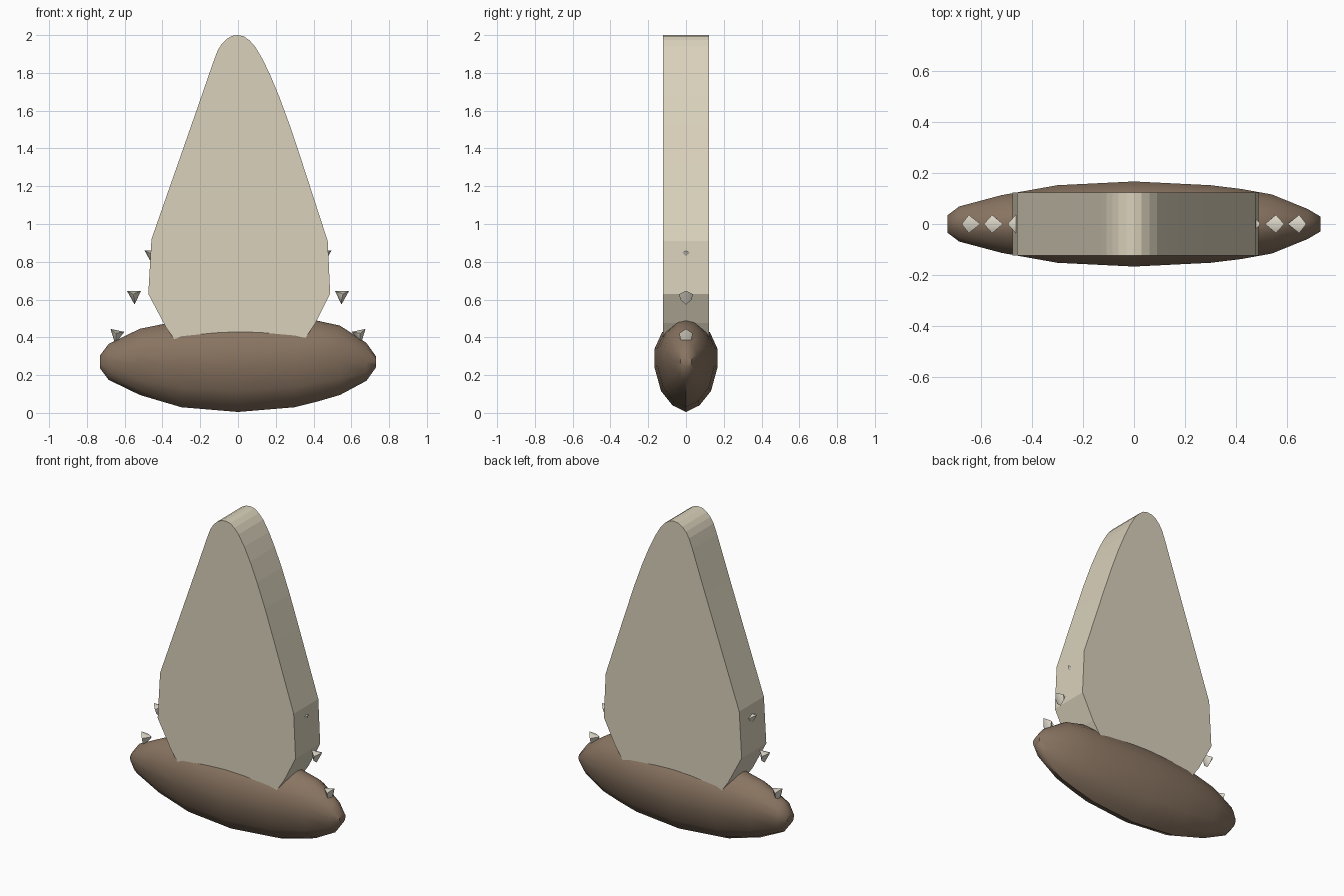
import bpy, bmesh, math
from mathutils import Vector, Matrix

if "Cube" in bpy.data.objects:
    bpy.data.objects.remove(bpy.data.objects["Cube"])


def material(name, rgb):
    m = bpy.data.materials.new(name)
    m.diffuse_color = (*rgb, 1)
    m.use_nodes = True
    m.node_tree.nodes["Principled BSDF"].inputs["Base Color"].default_value = m.diffuse_color
    return m


CREAM = material("pale cream", (0.70, 0.64, 0.50))
BROWN = material("earth brown", (0.25, 0.175, 0.12))
BONE = material("bone white", (0.72, 0.68, 0.58))


def finish(bm, name, mat, angle=None):
    bmesh.ops.recalc_face_normals(bm, faces=bm.faces)
    mesh = bpy.data.meshes.new(name)
    bm.to_mesh(mesh)
    bm.free()
    ob = bpy.data.objects.new(name, mesh)
    bpy.context.collection.objects.link(ob)
    mesh.materials.append(mat)
    if angle:
        bpy.ops.object.select_all(action='DESELECT')
        ob.select_set(True)
        bpy.context.view_layer.objects.active = ob
        bpy.ops.object.shade_smooth_by_angle(angle=math.radians(angle))
    return ob


# Tall slab: rounded pointed outline extruded through its thickness
outline = [(0, 2), (0.03, 1.994), (0.06, 1.973), (0.09, 1.94), (0.13, 1.873),
           (0.17, 1.79), (0.22, 1.67), (0.275, 1.52), (0.34, 1.325), (0.475, 0.91),
           (0.488, 0.63), (0.41, 0.475), (0.3, 0.31), (-0.28, 0.31), (-0.38, 0.45),
           (-0.475, 0.63), (-0.458, 0.92), (-0.22, 1.6), (-0.13, 1.86),
           (-0.107, 1.92), (-0.085, 1.955), (-0.06, 1.98), (-0.03, 1.996)]
bm = bmesh.new()
face = bm.faces.new([bm.verts.new((x, -0.123, z)) for x, z in outline])
side = bmesh.ops.extrude_face_region(bm, geom=[face])["geom"]
bmesh.ops.translate(bm, vec=(0, 0.246, 0),
                    verts=[v for v in side if isinstance(v, bmesh.types.BMVert)])
finish(bm, "tall_slab", CREAM)

# Lumpy base: one rounded section lofted along x (x, half depth, bottom, top)
stations = [(-0.73, 0.035, 0.235, 0.305), (-0.685, 0.07, 0.175, 0.365),
            (-0.52, 0.115, 0.095, 0.445), (-0.3, 0.155, 0.03, 0.49),
            (0, 0.17, 0.005, 0.5), (0.3, 0.155, 0.03, 0.495),
            (0.42, 0.14, 0.06, 0.488), (0.54, 0.118, 0.095, 0.462),
            (0.68, 0.06, 0.17, 0.37), (0.73, 0.03, 0.24, 0.3)]
half = [(0, -1), (0.42, -0.86), (0.78, -0.55), (0.98, -0.05),
        (0.98, 0.35), (0.75, 0.7), (0.32, 0.95), (0, 1)]
section = half + [(-y, z) for y, z in half[-2:0:-1]]
bm = bmesh.new()
rings = []
for x, depth, low, high in stations:
    mid, tall = (low + high) / 2, (high - low) / 2
    rings.append([bm.verts.new((x, depth * y, mid + tall * z)) for y, z in section])
for a, b in zip(rings, rings[1:]):
    for i in range(len(section)):
        j = (i + 1) % len(section)
        bm.faces.new((a[i], a[j], b[j], b[i]))
bm.faces.new(rings[0])
bm.faces.new(rings[-1])
finish(bm, "lumpy_base", BROWN, 50)

# Small thorns: ridge on top, point below, mirrored left and right
thorn = [(0.04, 0, 0.035), (-0.035, 0, 0.035), (0.008, 0.036, 0.018),
         (0.008, -0.036, 0.018), (0, 0.03, -0.012), (0, -0.03, -0.012),
         (0, 0, -0.037)]
for row, (x, z, tilt) in enumerate([(0.643, 0.402, -12), (0.548, 0.611, 0),
                                    (0.455, 0.825, 0)]):
    for sign, label in ((1, "right"), (-1, "left")):
        turn = Matrix.Rotation(math.radians(tilt), 3, 'Y')
        bm = bmesh.new()
        for p in thorn:
            q = turn @ Vector(p) + Vector((x, 0, z))
            bm.verts.new((sign * q.x, q.y, q.z))
        bmesh.ops.convex_hull(bm, input=bm.verts)
        finish(bm, f"thorn_{label}_{row + 1}", BONE, 60)
